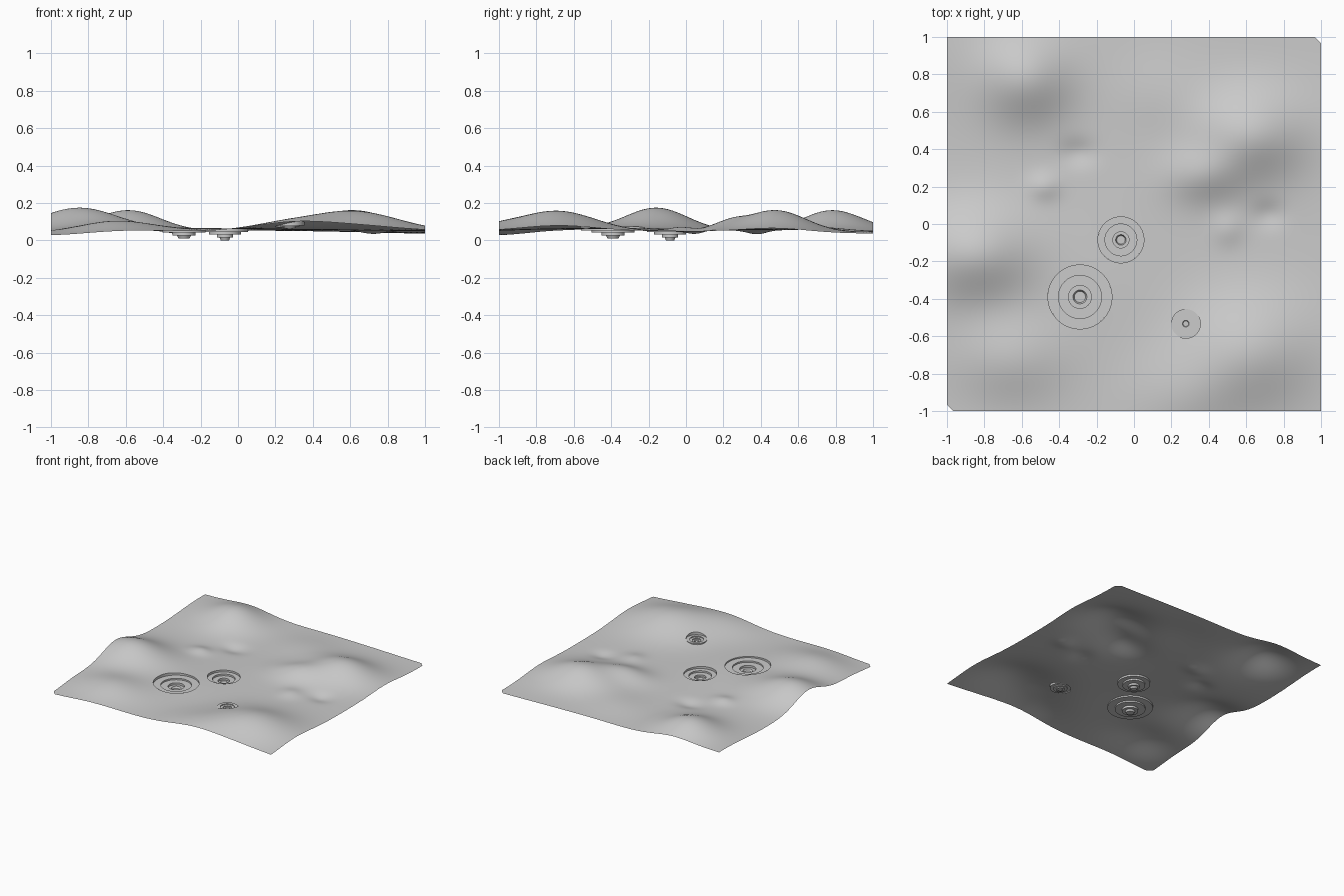
import bpy, bmesh, math
from mathutils import Vector

if "Cube" in bpy.data.objects:
    bpy.data.objects.remove(bpy.data.objects["Cube"])

# hills and dips: x, y, width in x, width in y, height
BUMPS = [
    (-.85, -.16, .21, .17, .125), (-.58, .78, .17, .16, .108),
    (-.66, -.72, .20, .16, .06), (-1, 1, .25, .25, .025),
    (.62, .48, .20, .16, .112), (.36, .26, .14, .10, .05),
    (.15, .70, .18, .15, .02), (.62, -.68, .24, .20, .105),
    (.28, -.92, .20, .17, .045), (-.25, -.35, .25, .25, .016),
    (.10, .10, .3, .3, .008), (-1, -1, .3, .25, -.024),
    (1, 1, .3, .3, -.012), (.50, -.03, .06, .06, .018),
    (.72, .05, .06, .05, -.018), (-.48, .20, .06, .05, .022),
    (-.30, .38, .07, .05, -.02),
]

# stepped pits: centre, terrace radii, terrace floor heights
PITS = [
    ((-.289, -.39), (.171, .115, .061, .037), (.054, .042, .025, .01)),
    ((-.07, -.085), (.123, .085, .043, .028), (.045, .031, .015, 0)),
    ((.277, -.533), (.078, .053, .032, .018), (.08, .073, .066, .06)),
]


def height(x, y):
    return .049 + sum(h * math.exp(-((x - a) / s) ** 2 / 2 - ((y - b) / t) ** 2 / 2)
                      for a, b, s, t, h in BUMPS)


def finish(bm, name):
    mesh = bpy.data.meshes.new(name)
    bmesh.ops.recalc_face_normals(bm, faces=bm.faces)
    if sum(f.normal.z for f in bm.faces) < 0:
        bmesh.ops.reverse_faces(bm, faces=bm.faces)
    bm.to_mesh(mesh)
    bm.free()
    obj = bpy.data.objects.new(name, mesh)
    bpy.context.collection.objects.link(obj)
    bpy.ops.object.select_all(action='DESELECT')
    obj.select_set(True)
    bpy.context.view_layer.objects.active = obj
    bpy.ops.object.shade_smooth_by_angle(angle=math.radians(35))


# rolling ground sheet with two clipped corners
bm = bmesh.new()
bmesh.ops.create_grid(bm, x_segments=120, y_segments=120, size=1)
for side in (1, -1):
    bmesh.ops.bisect_plane(bm, geom=bm.verts[:] + bm.edges[:] + bm.faces[:],
                           plane_co=(side * .9825, side * .9825, 0),
                           plane_no=(side, side, 0), clear_outer=True)

# round openings for the pits
for (cx, cy), radii, floors in PITS:
    centre = Vector((cx, cy, 0))
    inside = {v for v in bm.verts if (v.co - centre).length < radii[0]}
    rim = {w for v in inside for f in v.link_faces for w in f.verts} - inside
    bmesh.ops.delete(bm, geom=list(inside), context='VERTS')
    for v in rim:
        if v.is_valid and v.is_boundary:
            v.co = centre + (v.co - centre).normalized() * radii[0]
for v in bm.verts:
    v.co.z = height(v.co.x, v.co.y)
finish(bm, "ground")

# terraced pits: stepped walls, the innermost one sloping to a small floor
SEG = 64
for i, ((cx, cy), radii, floors) in enumerate(PITS):
    bm = bmesh.new()
    profile = [(radii[0], None)]
    for k, z in enumerate(floors):
        if k:
            profile.append((radii[k], floors[k - 1]))
        profile.append((radii[k] * (.8 if k == 3 else 1), z))
    rings = []
    for r, z in profile:
        ring = []
        for s in range(SEG):
            a = 2 * math.pi * s / SEG
            x, y = cx + r * math.cos(a), cy + r * math.sin(a)
            ring.append(bm.verts.new((x, y, height(x, y) if z is None else z)))
        rings.append(ring)
    for lo, hi in zip(rings, rings[1:]):
        for s in range(SEG):
            t = (s + 1) % SEG
            bm.faces.new((lo[s], lo[t], hi[t], hi[s]))
    bm.faces.new(rings[-1])
    finish(bm, f"terraced_pit_{i + 1}")
